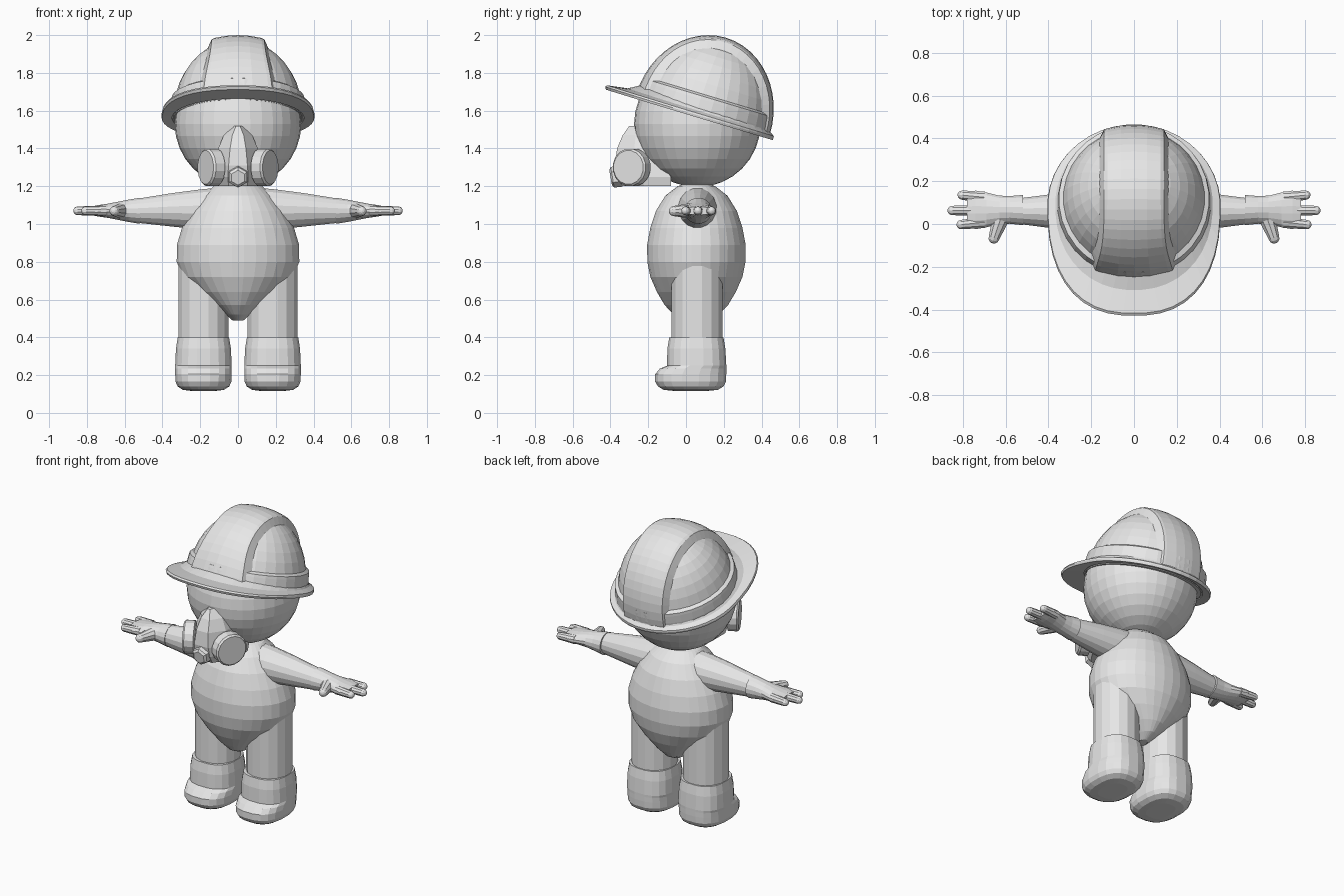
import bpy, bmesh, math
from mathutils import Vector, Matrix

if "Cube" in bpy.data.objects:
    bpy.data.objects.remove(bpy.data.objects["Cube"])

grey = bpy.data.materials.new("light grey")
grey.diffuse_color = (0.8, 0.8, 0.8, 1)
grey.use_nodes = True
grey.node_tree.nodes["Principled BSDF"].inputs["Base Color"].default_value = grey.diffuse_color


def make(name, bm, matrix=None):
    if matrix:
        bm.transform(matrix)
    bmesh.ops.recalc_face_normals(bm, faces=bm.faces)
    mesh = bpy.data.meshes.new(name)
    bm.to_mesh(mesh)
    bm.free()
    mesh.materials.append(grey)
    ob = bpy.data.objects.new(name, mesh)
    bpy.context.collection.objects.link(ob)
    return ob


def loft(name, rings, caps=True, loop=False, closed=True, matrix=None):
    """Skin a list of equal-length point rings."""
    bm = bmesh.new()
    vs = [[bm.verts.new(p) for p in r] for r in rings]
    n = len(vs[0])
    pairs = list(zip(vs, vs[1:])) + ([(vs[-1], vs[0])] if loop else [])
    for a, b in pairs:
        for i in range(n if closed else n - 1):
            j = (i + 1) % n
            bm.faces.new((a[i], a[j], b[j], b[i]))
    if caps:
        bm.faces.new(vs[0])
        bm.faces.new(vs[-1])
    return make(name, bm, matrix)


def spow(v, e):
    return math.copysign(abs(v) ** e, v)


def ring_z(cx, cy, z, rx, ry, n=16, e=1.0):
    return [(cx + rx * spow(math.cos(a), e), cy + ry * spow(math.sin(a), e), z)
            for a in (2 * math.pi * (i + 0.5) / n for i in range(n))]


def ring_x(x, cy, cz, ry, rz, n=16):
    return [(x, cy + ry * math.cos(a), cz + rz * math.sin(a))
            for a in (2 * math.pi * (i + 0.5) / n for i in range(n))]


def tube(name, p, q, r0, r1, n=10):
    """Tapered finger with a rounded tip."""
    p, q = Vector(p), Vector(q)
    length = (q - p).length
    m = Matrix.Translation(p) @ (q - p).to_track_quat('Z', 'Y').to_matrix().to_4x4()
    rings = [ring_z(0, 0, 0, r0, r0, n)]
    for a in (0, 30, 55, 78):
        a = math.radians(a)
        r = r1 * math.cos(a)
        rings.append(ring_z(0, 0, length - r1 + r1 * math.sin(a), r, r, n))
    return loft(name, rings, matrix=m)


# Head
bm = bmesh.new()
bmesh.ops.create_uvsphere(bm, u_segments=32, v_segments=16, radius=0.335)
make("head", bm, Matrix.Translation((0, 0.06, 1.53)))

# Pear-shaped body: height, half width, half depth
body = [(1.22, .06, .05), (1.20, .13, .10), (1.15, .185, .165), (1.07, .25, .215),
        (.98, .298, .245), (.89, .325, .262), (.80, .326, .261), (.72, .295, .245),
        (.64, .22, .21), (.57, .13, .168), (.52, .065, .12), (.49, .03, .06)]
loft("body", [ring_z(0, .055, z, rx, ry, 32) for z, rx, ry in body])

for s, side in ((-1, "left"), (1, "right")):
    # Leg
    loft(side + "_leg", [ring_z(s * .183, .058, z, .135, .137) for z in (.36, .58, .78)])
    # Boot: height, half width, front y, back y
    boot = [(.40, .137, -.09, .20), (.34, .147, -.10, .21), (.25, .151, -.102, .215),
            (.235, .151, -.14, .215), (.205, .151, -.165, .215), (.165, .149, -.165, .213),
            (.14, .138, -.15, .20), (.122, .11, -.12, .17), (.117, .07, -.07, .12)]
    loft(side + "_boot", [ring_z(s * .183, (f + b) / 2, z, rx, (b - f) / 2, 20, .78)
                          for z, rx, f, b in boot])
    # Sleeve
    loft(side + "_arm", [ring_x(s * x, .06, z, r * .95, r) for x, z, r in
                         ((.10, 1.08, .115), (.20, 1.077, .108), (.35, 1.075, .09), (.54, 1.07, .064))])
    # Glove: cuff to palm
    glove = [(.52, .065, .072, .070), (.58, .066, .066, .060), (.63, .066, .068, .050),
             (.69, .066, .083, .038), (.74, .066, .092, .031), (.78, .066, .080, .022)]
    loft(side + "_glove", [ring_x(s * x, y, 1.07, ry, rz) for x, y, ry, rz in glove])
    for i, (y0, y1, x1) in enumerate(((.125, .137, .825), (.064, .063, .872), (.008, -.005, .83))):
        tube(f"{side}_finger_{i + 1}", (s * .70, y0, 1.07), (s * x1, y1, 1.07), .028, .023)
    tube(side + "_thumb", (s * .625, .02, 1.07), (s * .663, -.09, 1.068), .04, .027)

    # Mask filter canister, facing outward and forward
    axis = Vector((s * .88, -.47, 0)).normalized()
    tilt = axis.to_track_quat('Z', 'Y').to_matrix().to_4x4()
    m = Matrix.Translation(Vector((s * .172, -.305, 1.30))) @ tilt
    loft(side + "_canister", [ring_z(0, 0, z, r, r, 16) for z, r in
                              ((-.14, .05), (-.075, .07), (-.065, .1), (-.01, .1), (0, .09))], matrix=m)

# Mask shell: height, half width, front y, back y
mask = [(1.52, .025, -.30, -.20), (1.47, .075, -.335, -.18), (1.40, .105, -.365, -.16),
        (1.31, .125, -.375, -.12), (1.25, .135, -.365, -.08), (1.20, .125, -.335, -.08)]
loft("mask_shell", [[(-w, b, z), (-w, (f + b * .8) / 1.8, z), (-w * .4, f, z),
                     (w * .4, f, z), (w, (f + b * .8) / 1.8, z), (w, b, z)] for z, w, f, b in mask])
# Exhale valve
loft("mask_valve", [ring_z(0, 0, z, r, r, 6) for z, r in ((0, .058), (.045, .055), (.055, .04))],
     matrix=Matrix.Translation((0, -.345, 1.255)) @ Matrix.Rotation(math.radians(100), 4, 'X'))

# Helmet, built upright then tilted back
HELMET = Matrix.Translation((0, .09, 1.58)) @ Matrix.Rotation(math.radians(-16.7), 4, 'X')
OX, OY, OZ = .36, .37, .424      # raised surface
IX, IY, IZ = .342, .35, .402     # recessed surface

angles = [math.radians(a) for a in (-3, 6, 15, 24, 33, 42, 51, 60, 69, 78, 86)]
loft("helmet_dome", [ring_z(0, 0, IZ * math.sin(a), IX * math.cos(a), IY * math.cos(a), 32)
                     for a in angles], matrix=HELMET)

# Raised lower band
band = [ring_z(0, 0, -.015, IX, IY, 32)]
for u in (-.015, .03, .075, .092):
    k = math.sqrt(1 - (u / OZ) ** 2)
    band.append(ring_z(0, 0, u, OX * k, OY * k, 32))
k = math.sqrt(1 - (.105 / IZ) ** 2) * .99
band.append(ring_z(0, 0, .105, IX * k, IY * k, 32))
loft("helmet_band", band, caps=False, loop=True, matrix=HELMET)

# Raised centre ridge, flaring at the forehead
ridge = []
for i in range(25):
    t = math.pi * i / 24
    flare = 1 + .3 * max(0, -math.cos(t)) ** 6
    row = []
    for x in (-.162, -.14, -.125, -.06, 0, .06, .125, .14, .162):
        if abs(x) > .15:
            x *= flare
            k = math.sqrt(1 - (x / IX) ** 2) * .99
            row.append((x, IY * k * math.cos(t), IZ * k * math.sin(t)))
        else:
            x *= flare
            k = math.sqrt(1 - (x / .5) ** 2) * (.985 if abs(x) >= .139 * flare else 1)
            kb = math.sqrt(1 - (x / .42) ** 2)
            c = abs(math.cos(t))
            k = k * (1 - c) + kb * c
            row.append((x, OY * k * math.cos(t), OZ * k * math.sin(t)))
    ridge.append(row)
loft("helmet_ridge", ridge, caps=False, closed=False, matrix=HELMET)


# Brim with a longer front visor
def brim_ring(t, u, lift):
    pts = []
    for i in range(40):
        a = 2 * math.pi * (i + .5) / 40
        c, s = math.cos(a), math.sin(a)
        front = s < 0
        e = .82 if front else 1
        x = OX * .97 * c * (1 - t) + .405 * spow(c, e) * t
        y = OY * .97 * s * (1 - t) + (.54 if front else .395) * spow(s, e) * t
        pts.append((x, y, u + (lift * s * s if front else 0)))
    return pts


loft("helmet_brim", [brim_ring(0, .035, .02), brim_ring(.35, .012, .006), brim_ring(.95, -.002, .004),
                     brim_ring(1, -.012, .004), brim_ring(.95, -.024, .002), brim_ring(0, -.02, 0)],
     caps=False, loop=True, matrix=HELMET)
